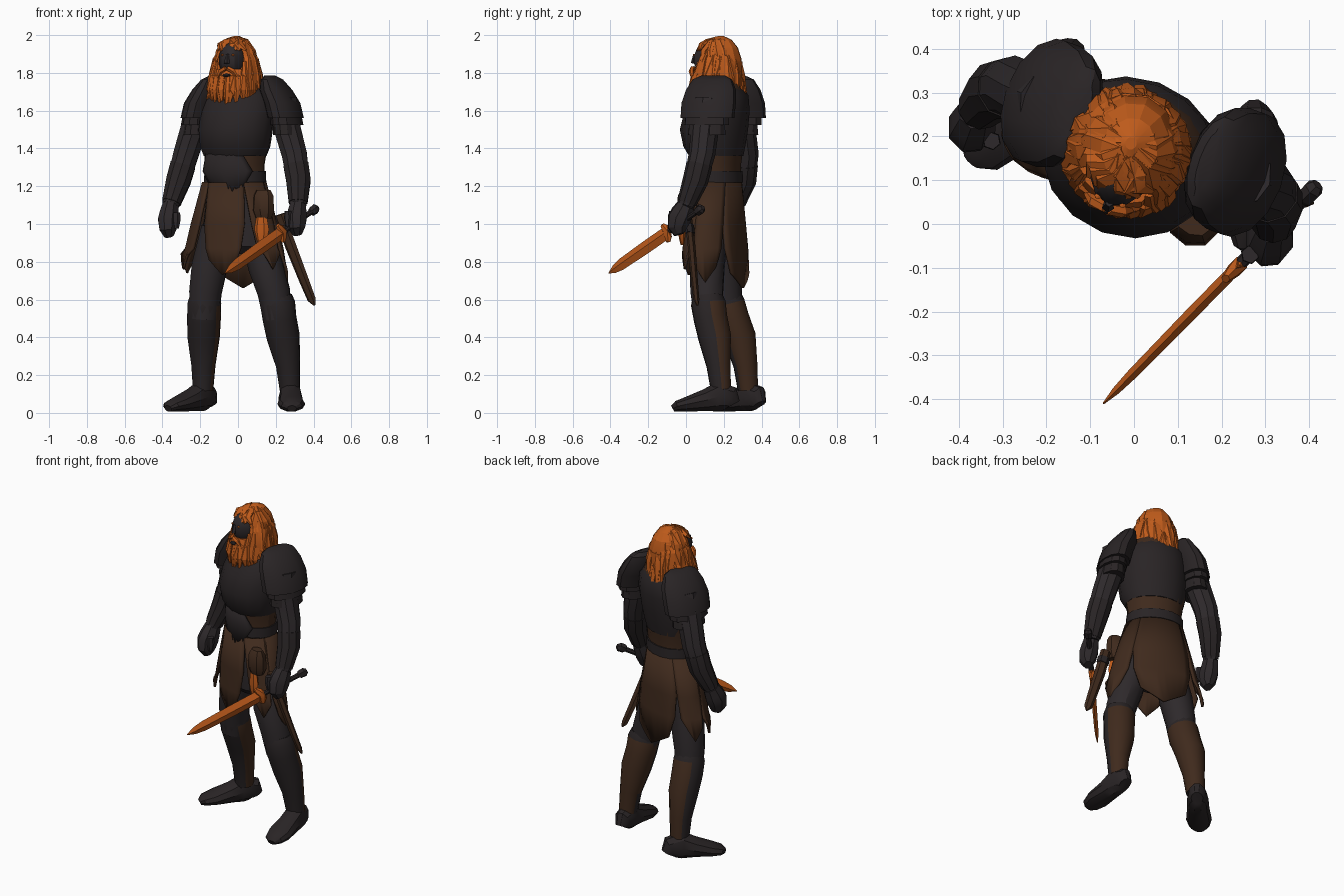
import bpy, bmesh, math, random
from mathutils import Vector, Matrix

random.seed(4)
if "Cube" in bpy.data.objects:
    bpy.data.objects.remove(bpy.data.objects["Cube"])

Z = Vector((0, 0, 1))
TURN = Matrix.Rotation(math.radians(-20), 3, 'Z')
RIGHT = TURN @ Vector((1, 0, 0))


def material(name, rgb):
    m = bpy.data.materials.new(name)
    m.use_nodes = True
    m.diffuse_color = (*rgb, 1)
    bsdf = m.node_tree.nodes["Principled BSDF"]
    bsdf.inputs["Base Color"].default_value = (*rgb, 1)
    bsdf.inputs["Roughness"].default_value = 0.8
    return m


ARMOUR = material("dark armour", (0.022, 0.0175, 0.0185))
CLOTH = material("dark skin and cloth", (0.027, 0.022, 0.024))
LEATHER = material("brown leather", (0.050, 0.023, 0.012))
ORANGE = material("bright orange", (0.52, 0.105, 0.011))


def turned(x, y, z, cx=0.0, cy=0.17):
    """Point in the turned body frame."""
    v = TURN @ Vector((x, y, 0))
    return (v.x + cx, v.y + cy, z)


def sweep(bm, rings, n=10, side=RIGHT, flat=False, arcs=None, point=0):
    """Skin rings of (x, y, z, half width, half depth); arcs give open sheets."""
    pts = [Vector(r[:3]) for r in rings]
    rows = []
    for i, r in enumerate(rings):
        t = Z if flat else (pts[min(i + 1, len(pts) - 1)] - pts[max(i - 1, 0)]).normalized()
        u = (side - t * side.dot(t)).normalized()
        v = t.cross(u)
        a0, a1 = arcs[i] if arcs else (0, 360)
        row = []
        for k in range(n + 1 if arcs else n):
            a = math.radians(a0 + (a1 - a0) * k / n)
            p = pts[i] + u * r[3] * math.cos(a) + v * r[4] * math.sin(a)
            if i == len(rings) - 1:
                p.z += point * abs(2 * k / n - 1)
            row.append(bm.verts.new(p))
        rows.append(row)
    for a, b in zip(rows, rows[1:]):
        for k in range(n):
            j = (k + 1) % len(a)
            bm.faces.new((a[k], a[j], b[j], b[k]))
    if not arcs:
        bm.faces.new(rows[0])
        bm.faces.new(rows[-1])


def ball(bm, c, r, n=12, m=7):
    rings = []
    for i in range(m + 1):
        a = math.pi * (0.04 + 0.92 * i / m)
        rings.append((c[0], c[1], c[2] + r[2] * math.cos(a), r[0] * math.sin(a), r[1] * math.sin(a)))
    sweep(bm, rings, n, flat=True)


def finish(bm, name, mats, rule=None, thick=0, angle=30):
    bmesh.ops.recalc_face_normals(bm, faces=bm.faces)
    if rule:
        for f in bm.faces:
            f.material_index = rule(f)
    me = bpy.data.meshes.new(name)
    bm.to_mesh(me)
    bm.free()
    for m in mats:
        me.materials.append(m)
    ob = bpy.data.objects.new(name, me)
    bpy.context.collection.objects.link(ob)
    if thick:
        mod = ob.modifiers.new("thickness", 'SOLIDIFY')
        mod.thickness, mod.offset = thick, 0
    bpy.ops.object.select_all(action='DESELECT')
    ob.select_set(True)
    bpy.context.view_layer.objects.active = ob
    bpy.ops.object.shade_smooth_by_angle(angle=math.radians(angle))


def part(name, mat, rings, rule=None, thick=0, **kw):
    bm = bmesh.new()
    sweep(bm, rings, **kw)
    finish(bm, name, mat if isinstance(mat, list) else [mat], rule, thick)


def stack(cx, cy, rows):
    return [(cx, cy, z, a, b) for z, a, b in rows]


def limb(rows):
    return [(x, y, z, r, r) for x, y, z, r in rows]


# Torso: leather belly, breastplate, belly plate, belt, collar
part("belly", LEATHER, stack(-.015, .165, [(1.12, .17, .125), (1.22, .16, .12), (1.32, .163, .125), (1.42, .18, .14)]),
     n=14, flat=True)
part("breastplate", ARMOUR, [(-.015, .16, 1.36, .17, .14), (-.015, .15, 1.41, .19, .16), (-.012, .148, 1.5, .2, .178),
     (.0, .165, 1.6, .2, .168), (.005, .185, 1.68, .185, .14), (.005, .19, 1.73, .14, .105)], n=16, flat=True)
part("belly_plate", ARMOUR, stack(-.015, .165, [(1.39, .172, .14), (1.28, .17, .14), (1.16, .175, .145)]), thick=.012,
     n=10, flat=True, arcs=[(-135, -65), (-160, -40), (-120, -60)], point=.03)
part("belt", ARMOUR, stack(-.015, .165, [(1.22, .17, .132), (1.28, .168, .13)]), n=16, flat=True)
part("collar", LEATHER, stack(.008, .2, [(1.68, .17, .11), (1.74, .14, .1), (1.78, .08, .08)]), n=14, flat=True)
part("neck", CLOTH, stack(0, .17, [(1.7, .07, .07), (1.82, .065, .065)]), flat=True)
part("hips", CLOTH, stack(-.015, .155, [(1.16, .16, .12), (1.0, .18, .122), (.88, .17, .115), (.84, .1, .08)]),
     n=12, flat=True)

# Skirt panels: centre angle, half angle at top and bottom, lowest point
PANELS = {"front": (-92, 36, 22, .73), "right_front": (-153, 24, 17, .76), "left_front": (-32, 25, 18, .76),
          "left_side": (17, 30, 26, .69), "right_side": (164, 28, 22, .74), "back": (91, 52, 40, .66)}
for name, (c, top, low, tip) in PANELS.items():
    rows = [(1.22, .168, .13), (1.0, .232, .143), (.87, .265, .15), (tip, .292, .152)]
    half = [top, (top + low) / 2, low, low * .7]
    part(name + "_skirt_panel", LEATHER, stack(-.02, .155, rows), thick=.014, n=8, flat=True,
         arcs=[(c - h, c + h) for h in half], point=.08)

# Pouch on the belt with a bright flap hanging below it
part("pouch", LEATHER, stack(.135, .0, [(1.18, .04, .025), (1.15, .055, .045), (1.07, .06, .052), (1.03, .045, .035)]),
     n=8, flat=True)
part("pouch_flap", ORANGE, stack(.125, -.02, [(1.035, .03, .016), (.97, .042, .02), (.92, .03, .014), (.89, .01, .008)]),
     n=6, flat=True)

# Shoulder armour: a dome and two overlapping plates on each side
for side, s in (("left", 1), ("right", -1)):
    def shoulder(rows):
        return [(*turned(s * (.225 + o), 0, z, .022, .197), a, b) for z, o, a, b in rows]
    part(side + "_shoulder_dome", ARMOUR, shoulder([(1.785, -.07, .018, .07), (1.765, -.057, .05, .11),
         (1.71, -.035, .078, .138), (1.64, .0, .088, .15), (1.56, .02, .088, .148)]), n=14, flat=True)
    part(side + "_shoulder_plate_upper", ARMOUR, shoulder([(1.6, .02, .072, .122), (1.525, .028, .08, .125)]),
         n=12, flat=True)
    part(side + "_shoulder_plate_lower", ARMOUR, shoulder([(1.55, .022, .066, .1), (1.47, .03, .072, .105)]),
         n=12, flat=True)

# Arms
ARMS = {"left": [(.24, .115, 1.66, .075), (.262, .1, 1.5, .074), (.298, .085, 1.37, .07), (.32, .05, 1.23, .062),
                 (.318, 0, 1.1, .046)],
        "right": [(-.19, .275, 1.66, .075), (-.235, .295, 1.5, .074), (-.275, .315, 1.37, .07),
                  (-.315, .305, 1.23, .062), (-.357, .26, 1.1, .046)]}
HANDS = {"left": (.31, -.035, 1.03), "right": (-.37, .225, 1.02)}
for side, rows in ARMS.items():
    part(side + "_arm", CLOTH, limb(rows), n=10)
    elbow, mid, wrist = (Vector(r[:3]) for r in rows[2:])
    part(side + "_bracer", ARMOUR, [(*elbow.lerp(mid, .4), .07, .07), (*mid, .068, .068), (*mid.lerp(wrist, .9), .052, .052)])
    h = Vector(HANDS[side])
    bm = bmesh.new()
    sweep(bm, [(*wrist, .044, .05), (*h.lerp(wrist, .4), .052, .062), (*h, .056, .066),
               (*(h + Vector((0, -.01, -.05))), .048, .055), (*(h + Vector((.005, 0, -.085))), .025, .03)], n=8)
    s = 1 if side == "left" else -1
    thumb = h + Vector((-s * .045, -.035, 0))
    sweep(bm, limb([(*(thumb + Z * .04), .02), (*thumb, .022), (*(thumb - Z * .045), .012)]), n=6)
    finish(bm, side + "_hand", [CLOTH])

# Legs, greaves with leather calves, and boots
LEGS = {"left": ([(.095, .14, .98, .085), (.145, .112, .78, .095), (.19, .11, .64, .088), (.21, .12, .5, .078)],
                 [(.205, .115, .62, .08), (.21, .118, .58, .093), (.22, .13, .5, .09), (.24, .152, .4, .088),
                  (.265, .172, .25, .064), (.275, .185, .12, .054)], (.275, .25), (.285, -.07)),
        "right": ([(-.11, .18, .98, .085), (-.15, .195, .78, .097), (-.172, .21, .64, .088), (-.18, .225, .5, .078)],
                  [(-.175, .215, .62, .08), (-.178, .222, .58, .09), (-.18, .245, .5, .09), (-.182, .285, .4, .086),
                   (-.183, .315, .25, .064), (-.185, .328, .12, .054)], (-.145, .39), (-.37, .145))}
SOLE = [(0, .035, .04), (.05, .052, .07), (.25, .062, .082), (.45, .064, .062), (.75, .074, .042), (.93, .057, .03),
        (1, .025, .018)]
for side, (thigh, shin, heel, toe) in LEGS.items():
    part(side + "_thigh", CLOTH, limb(thigh), n=12)
    heel, toe = Vector((*heel, 0)), Vector((*toe, 0))
    ahead = (toe - heel).normalized()
    part(side + "_greave", [ARMOUR, LEATHER], limb(shin), n=14,
         rule=lambda f: int(f.normal.dot(ahead) < -.1 and .18 < f.calc_center_median().z < .57))
    part(side + "_boot", ARMOUR, [(*(heel.lerp(toe, t) + Z * (h + .005)), w, h) for t, w, h in SOLE], n=10,
         side=ahead.cross(Z))

# Head, face and hair
HEAD = (-.012, .17)
bm = bmesh.new()
ball(bm, turned(0, -.037, 1.87, *HEAD), (.075, .1, .105))
sweep(bm, limb([(*turned(0, -.13, 1.9, *HEAD), .009), (*turned(0, -.138, 1.85, *HEAD), .015)]), n=5)
finish(bm, "face", [CLOTH])
bm = bmesh.new()
for x in (-.03, .03):
    ball(bm, turned(x, -.124, 1.895, *HEAD), (.009, .008, .006), 6, 3)
finish(bm, "eyes", [ORANGE])


def lock(bm, angle, rows, width):
    a = math.radians(angle)
    out = TURN @ Vector((math.cos(a), math.sin(a), 0))
    side = out.cross(Z)
    rings = []
    for i, (r, z) in enumerate(rows):
        w = width * (.6, 1, 1, .35)[i]
        sway = side * random.uniform(-.016, .016)
        rings.append((HEAD[0] + out.x * r + sway.x, HEAD[1] + out.y * r + sway.y, z, w, w * .55))
    sweep(bm, rings, 5, side=side)


bm = bmesh.new()
ball(bm, turned(0, .015, 1.845, *HEAD), (.105, .115, .152), 12, 7)
sweep(bm, [(*turned(0, y, z, *HEAD), a, b) for y, z, a, b in
           ((.04, 1.86, .105, .09), (.05, 1.74, .12, .082), (.06, 1.65, .11, .065))], 12, flat=True)
for i in range(56):
    angle = -40 + 260 * (i + random.random()) / 56
    drop = random.choice((0, .06, .13))
    lock(bm, angle, [(.06, 1.95 - drop * .6), (.108, 1.87 - drop), (.128, 1.79 - drop * .7),
                     (.142 + random.uniform(-.012, .012), 1.625 + random.uniform(-.01, .06))], .028)
for i in range(14):
    lock(bm, -30 + 240 * i / 13, [(.015, 1.985), (.055, 1.967), (.092, 1.915), (.118, 1.84)], .026)
for x in range(7):
    lock(bm, -132 + 14 * x, [(.015, 1.983), (.06, 1.967), (.09, 1.948), (.11, 1.92)], .024)
finish(bm, "hair", [ORANGE], angle=20)

# Beard and moustache
bm = bmesh.new()
sweep(bm, [(*turned(0, y, z, *HEAD), a, b) for y, z, a, b in
           ((-.07, 1.82, .085, .055), (-.085, 1.77, .09, .058), (-.095, 1.71, .075, .05), (-.1, 1.64, .02, .03))],
      10, flat=True)
for i in range(15):
    angle = -152 + 124 * i / 14
    spread = abs(angle + 90)
    lock(bm, angle, [(.112, 1.86 if spread > 40 else 1.79), (.132, 1.78), (.146, 1.71),
                     (.14, 1.635 + .0004 * spread + random.uniform(0, .025))], .024)
for s in (-1, 1):
    sweep(bm, limb([(*turned(s * .005, -.143, 1.825, *HEAD), .013), (*turned(s * .035, -.138, 1.81, *HEAD), .014),
                    (*turned(s * .06, -.125, 1.77, *HEAD), .005)]), 5)
finish(bm, "beard", [ORANGE], angle=20)
bm = bmesh.new()
ball(bm, turned(0, -.142, 1.787, *HEAD), (.024, .014, .009), 8, 4)
finish(bm, "mouth", [CLOTH])

# Sword: pommel to tip
POMMEL, TIP = Vector((.41, .08, 1.08)), Vector((-.07, -.41, .74))


def along(rows):
    return [(*POMMEL.lerp(TIP, t), a, b) for t, a, b in rows]


part("sword_grip", ARMOUR, along([(.02, .015, .015), (.36, .015, .015)]), n=8, side=Z)
part("sword_pommel", ARMOUR, along([(-.02, .014, .014), (0, .028, .024), (.04, .026, .022), (.06, .012, .012)]), n=6, side=Z)
part("sword_blade", ORANGE, along([(.34, .036, .014), (.6, .036, .014), (.86, .032, .012), (.94, .022, .009), (1, .002, .002)]),
     n=4, side=Z)
axis = (TIP - POMMEL).normalized()
up = (Z - axis * axis.z).normalized()
guard = POMMEL.lerp(TIP, .36)
part("sword_guard", ORANGE, [(*(guard + up * d + axis * abs(d) * .4), w, w * .7) for d, w in
     ((-.05, .014), (-.03, .022), (0, .028), (.03, .022), (.05, .014))], n=6, side=axis)

# Scabbard at the left hip
part("scabbard", LEATHER, [(.22, .01, 1.05, .03, .018), (.28, .03, .88, .032, .018), (.35, .045, .7, .028, .016),
     (.39, .055, .6, .024, .014), (.405, .06, .57, .006, .006)], n=6)
part("scabbard_band", ARMOUR, [(.24, .017, .995, .036, .023), (.255, .022, .95, .036, .023)], n=6)
